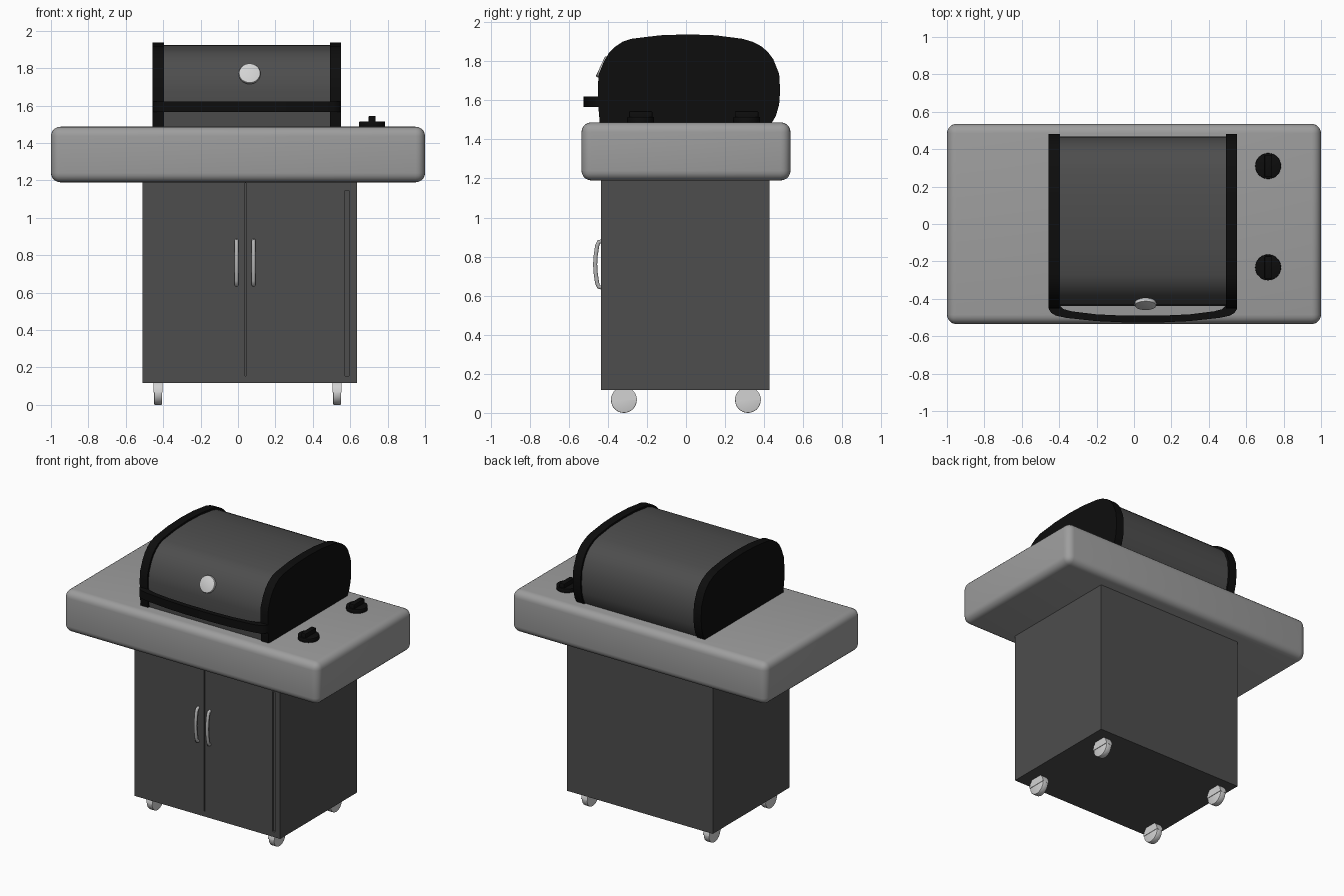
import bpy, bmesh, math
from mathutils import Matrix, Vector

if "Cube" in bpy.data.objects:
    bpy.data.objects.remove(bpy.data.objects["Cube"])


def material(name, r, g, b):
    m = bpy.data.materials.new(name)
    m.diffuse_color = (r, g, b, 1)
    m.use_nodes = True
    m.node_tree.nodes["Principled BSDF"].inputs["Base Color"].default_value = m.diffuse_color
    return m


GREY = material("counter grey", 0.34, 0.34, 0.34)
DARK = material("charcoal", 0.075, 0.075, 0.075)
BLACK = material("black", 0.004, 0.004, 0.004)
LIGHT = material("light metal", 0.65, 0.65, 0.65)
STEEL = material("steel", 0.45, 0.45, 0.45)


def finish(name, bm, mat, smooth=True):
    bmesh.ops.recalc_face_normals(bm, faces=bm.faces)
    me = bpy.data.meshes.new(name)
    bm.to_mesh(me)
    bm.free()
    ob = bpy.data.objects.new(name, me)
    bpy.context.collection.objects.link(ob)
    me.materials.append(mat)
    if smooth:
        bpy.ops.object.select_all(action='DESELECT')
        ob.select_set(True)
        bpy.context.view_layer.objects.active = ob
        bpy.ops.object.shade_smooth_by_angle(angle=math.radians(35))
    return ob


def box(name, lo, hi, mat, bevel=0.0, segments=3):
    lo, hi = Vector(lo), Vector(hi)
    bm = bmesh.new()
    bmesh.ops.create_cube(bm, size=1, matrix=Matrix.Translation((lo + hi) / 2)
                          @ Matrix.Diagonal((*(hi - lo), 1)))
    if bevel:
        bmesh.ops.bevel(bm, geom=bm.edges[:], offset=bevel, segments=segments,
                        profile=0.5, affect='EDGES')
    return finish(name, bm, mat, bevel > 0)


def prism(name, points, direction, mat):
    """Extrude a closed outline of 3D points along a direction."""
    bm = bmesh.new()
    face = bm.faces.new([bm.verts.new(p) for p in points])
    ext = bmesh.ops.extrude_face_region(bm, geom=[face])
    verts = [g for g in ext["geom"] if isinstance(g, bmesh.types.BMVert)]
    bmesh.ops.translate(bm, verts=verts, vec=direction)
    return finish(name, bm, mat)


def disc(name, centre, radius, depth, rotation, mat, bevel=0.004):
    bm = bmesh.new()
    bmesh.ops.create_cone(bm, cap_ends=True, segments=32, radius1=radius,
                          radius2=radius, depth=depth)
    rims = [e for e in bm.edges if any(len(f.verts) > 4 for f in e.link_faces)]
    bmesh.ops.bevel(bm, geom=rims, offset=bevel, segments=2, profile=0.5, affect='EDGES')
    bmesh.ops.transform(bm, matrix=Matrix.Translation(centre) @ rotation, verts=bm.verts)
    return finish(name, bm, mat)


# Counter slab with soft edges
box("counter", (-1, -0.535, 1.19), (1, 0.535, 1.487), GREY, 0.05, 5)

# Cabinet with grooves cut around the doors
cabinet = box("cabinet", (-0.51, -0.434, 0.118), (0.635, 0.428, 1.2), DARK)
for name, x, w, top in (("door_gap_cutter", 0.041, 0.006, 1.185),
                        ("side_gap_cutter", 0.583, 0.02, 1.147)):
    cutter = box(name, (x - w / 2, -0.5, 0.155), (x + w / 2, -0.419, top), DARK)
    cutter.hide_render = True
    cutter.hide_viewport = True
    cutter.display_type = 'WIRE'
    mod = cabinet.modifiers.new(name, 'BOOLEAN')
    mod.operation = 'DIFFERENCE'
    mod.solver = 'EXACT'
    mod.object = cutter

# Door handles: bowed bars with legs running into the doors
for side, x in (("left", -0.008), ("right", 0.083)):
    cu = bpy.data.curves.new("door_handle_" + side, 'CURVE')
    cu.dimensions = '3D'
    cu.bevel_depth = 0.011
    cu.bevel_resolution = 3
    cu.use_fill_caps = True
    path = [(-0.43, 0.642), (-0.447, 0.645), (-0.455, 0.665), (-0.463, 0.72),
            (-0.465, 0.76), (-0.463, 0.80), (-0.455, 0.855), (-0.447, 0.875), (-0.43, 0.878)]
    sp = cu.splines.new('POLY')
    sp.points.add(len(path) - 1)
    for p, (y, z) in zip(sp.points, path):
        p.co = (x, y, z, 1)
    sp.use_smooth = True
    cu.materials.append(STEEL)
    bpy.context.collection.objects.link(bpy.data.objects.new("door_handle_" + side, cu))

# Lid: rounded profile for the end plates, slightly smaller for the body
LID = [(-0.44, 1.47), (-0.45, 1.58), (-0.451, 1.68), (-0.446, 1.735), (-0.42, 1.80),
       (-0.395, 1.842), (-0.362, 1.875), (-0.325, 1.90), (-0.28, 1.915), (-0.133, 1.933),
       (0.01, 1.938), (0.15, 1.933), (0.29, 1.915), (0.34, 1.90), (0.385, 1.877),
       (0.42, 1.847), (0.447, 1.81), (0.477, 1.735), (0.482, 1.65), (0.477, 1.58),
       (0.46, 1.52), (0.43, 1.47)]


def lid_part(name, x0, x1, scale, mat):
    pts = [(x0, 0.016 + (y - 0.016) * scale, 1.47 + (z - 1.47) * scale) for y, z in LID]
    prism(name, pts, (x1 - x0, 0, 0), mat)


lid_part("lid_body", -0.42, 0.515, 0.972, DARK)
lid_part("lid_end_left", -0.456, -0.396, 1, BLACK)
lid_part("lid_end_right", 0.491, 0.551, 1, BLACK)

# Lid handle: bowed bar mirrored about the lid centre
MID = 0.0475
outer = [(0.503, -0.40), (0.503, -0.455), (0.49, -0.475), (0.465, -0.49),
         (0.41, -0.502), (0.25, -0.519), (0.1, -0.526)]
inner = [(0.1, -0.490), (0.25, -0.483), (0.38, -0.467), (0.425, -0.455),
         (0.445, -0.435), (0.445, -0.40)]
half = outer + inner
left = [(-x, y) for x, y in outer[::-1]]
left_in = [(-x, y) for x, y in inner[::-1]]
ring = outer + left + left_in + inner
prism("lid_handle", [(MID + x, y, 1.565) for x, y in ring], (0, 0, 0.056), BLACK)

# Round gauge on the lid front
disc("lid_gauge", (0.062, -0.428, 1.77), 0.058, 0.022,
     Matrix.Rotation(math.radians(65), 4, 'X'), LIGHT, 0.006)

# Control knobs
for side, y in (("front", -0.232), ("back", 0.31)):
    disc("knob_" + side, (0.717, y, 1.499), 0.069, 0.032, Matrix.Identity(4), BLACK)
    box("knob_grip_" + side, (0.698, y - 0.06, 1.50), (0.736, y + 0.06, 1.545), BLACK, 0.006, 2)

# Casters: a wheel with a half-round hood
TURN = Matrix.Rotation(math.radians(90), 4, 'Y')
for sx, x in (("left", -0.427), ("right", 0.53)):
    for sy, y in (("front", -0.318), ("back", 0.317)):
        disc(f"wheel_{sx}_{sy}", (x, y, 0.066), 0.066, 0.042, TURN, LIGHT)
        arc = [(x - 0.024, y + 0.067 * math.cos(a), 0.066 + 0.067 * math.sin(a))
               for a in (math.pi * i / 14 for i in range(15))]
        prism(f"wheel_hood_{sx}_{sy}", arc, (0.048, 0, 0), LIGHT)
